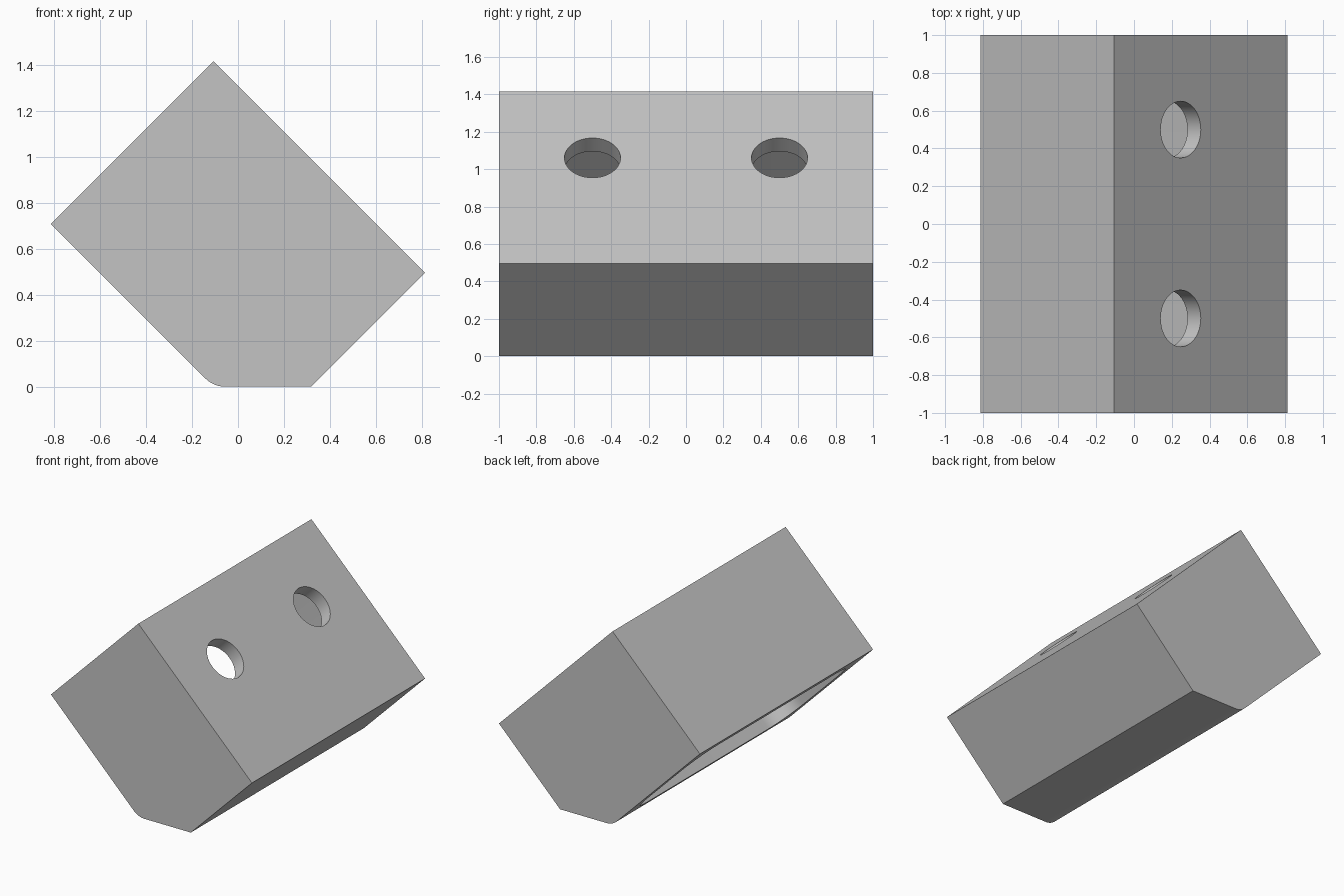
import bpy
import bmesh
from math import sin, cos, tan, pi, radians, sqrt
from mathutils import Matrix

cube = bpy.data.objects.get("Cube")
if cube:
    bpy.data.objects.remove(cube, do_unlink=True)

LENGTH, WIDTH, DEPTH = 2.0, 1.3, 1.0
WALL = 0.1          # thickness of the walls and of the drilled plate
CHAMFER = 0.3
FILLET = 0.12
POCKET_R = 0.2

# The block is laid out square, then tipped 45 degrees to rest on its chamfer
TIP = (Matrix.Translation((-(WIDTH + DEPTH) / sqrt(8), 0, 1 / sqrt(2)))
       @ Matrix.Rotation(radians(45), 4, 'Y'))

grey = bpy.data.materials.new("plain grey")
grey.use_nodes = True
colour = (0.55, 0.55, 0.55, 1)
grey.diffuse_color = colour
grey.node_tree.nodes["Principled BSDF"].inputs["Base Color"].default_value = colour


def arc(cx, cy, r, start, end, steps):
    angles = [start + (end - start) * i / steps for i in range(steps + 1)]
    return [(cx + r * cos(a), cy + r * sin(a)) for a in angles]


def prism(name, points, offset):
    """Closed prism: a 3D outline pushed along an offset."""
    bm = bmesh.new()
    face = bm.faces.new([bm.verts.new(p) for p in points])
    new = bmesh.ops.extrude_face_region(bm, geom=[face], use_keep_orig=True)
    moved = [g for g in new["geom"] if isinstance(g, bmesh.types.BMVert)]
    bmesh.ops.translate(bm, verts=moved, vec=offset)
    bmesh.ops.recalc_face_normals(bm, faces=bm.faces)
    mesh = bpy.data.meshes.new(name)
    bm.to_mesh(mesh)
    bm.free()
    mesh.materials.append(grey)
    obj = bpy.data.objects.new(name, mesh)
    bpy.context.collection.objects.link(obj)
    obj.matrix_world = TIP
    return obj


# Outer block with one chamfered corner, rounded where it meets the open face
start = WIDTH - CHAMFER - FILLET * tan(pi / 8)
outline = [(0, 0), (0, DEPTH), (WIDTH, DEPTH), (WIDTH, CHAMFER)]
outline += reversed(arc(start, FILLET, FILLET, -pi / 2, -pi / 4, 8))
block = prism("block", [(s, -LENGTH / 2, d) for s, d in outline], (0, LENGTH, 0))

# Rounded pocket hollowing the block from its lower open face
s_min, s_max = WALL, WIDTH - CHAMFER - WALL
y_max = LENGTH / 2 - WALL
pocket_outline = []
for k, (sx, sy) in enumerate([(1, 1), (-1, 1), (-1, -1), (1, -1)]):
    cx = s_max - POCKET_R if sx > 0 else s_min + POCKET_R
    cy = sy * (y_max - POCKET_R)
    pocket_outline += arc(cx, cy, POCKET_R, k * pi / 2, (k + 1) * pi / 2, 12)
cutters = [prism("pocket_cutter", [(s, y, -0.2) for s, y in pocket_outline],
                 (0, 0, DEPTH - WALL + 0.2))]

# Two bolt holes through the plate into the pocket
for y in (-0.5, 0.5):
    ring = arc(0.5, y, 0.15, 0, 2 * pi, 48)[:-1]
    cutters.append(prism("hole_cutter", [(s, v, DEPTH - 0.3) for s, v in ring],
                         (0, 0, 0.5)))

bpy.context.view_layer.objects.active = block
for cutter in cutters:
    cutter.hide_render = True
    mod = block.modifiers.new("cut", 'BOOLEAN')
    mod.operation = 'DIFFERENCE'
    mod.solver = 'EXACT'
    mod.object = cutter
    bpy.ops.object.modifier_apply(modifier=mod.name)
for cutter in cutters:
    bpy.data.objects.remove(cutter, do_unlink=True)

bpy.ops.object.select_all(action='DESELECT')
block.select_set(True)
bpy.ops.object.shade_smooth_by_angle(angle=radians(30))
